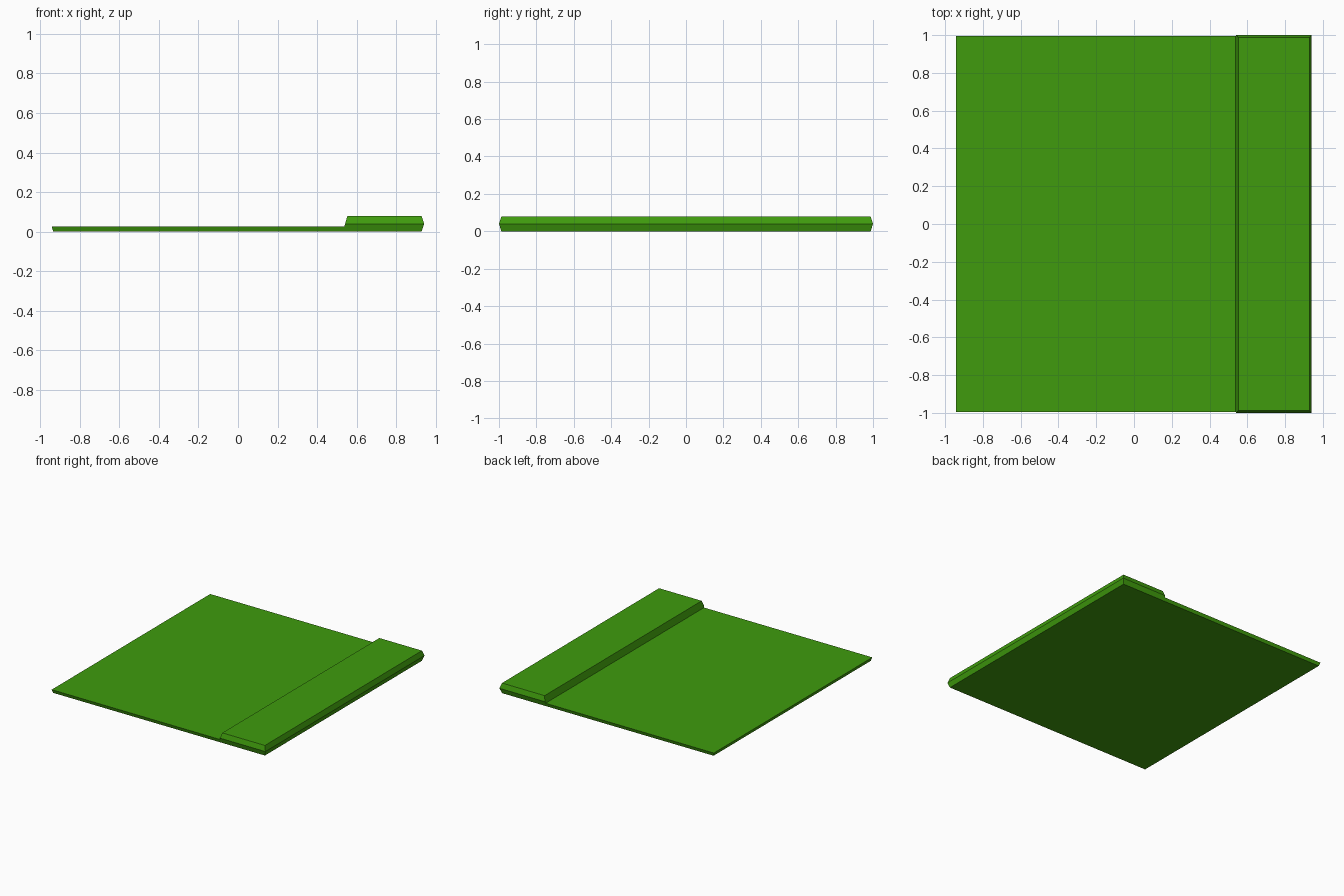
import bpy, bmesh

if "Cube" in bpy.data.objects:
    bpy.data.objects.remove(bpy.data.objects["Cube"])

MID, TOP, SLAB = 0.04, 0.08, 0.027   # widest level, bar top, plate top


def half_depth(z):
    # Side walls bulge outwards to the middle level
    return 1.0 - 0.013 * abs(z - MID) / MID


# Front profile (x, z), clockwise from the lower left corner
profile = [(-0.934, 0), (-0.942, SLAB), (0.538, SLAB), (0.5417, MID),
           (0.553, TOP), (0.928, TOP), (0.941, MID), (0.928, 0)]

bm = bmesh.new()
front = [bm.verts.new((x, -half_depth(z), z)) for x, z in profile]
back = [bm.verts.new((x, half_depth(z), z)) for x, z in profile]

# Plate and bar surfaces running front to back
n = len(profile)
for i in range(n):
    j = (i + 1) % n
    bm.faces.new((front[i], front[j], back[j], back[i]))

# End faces: lower band under the seam, upper band of the raised bar
for side in (front, back):
    bm.faces.new([side[i] for i in (0, 1, 2, 3, 6, 7)])
    bm.faces.new([side[i] for i in (3, 4, 5, 6)])

# The inner bar wall is one flat face
seam = bm.edges.get((front[3], back[3]))
bmesh.ops.dissolve_edges(bm, edges=[seam], use_verts=False)
bmesh.ops.recalc_face_normals(bm, faces=bm.faces[:])

mesh = bpy.data.meshes.new("stepped_plate")
bm.to_mesh(mesh)
bm.free()

green = bpy.data.materials.new("green")
green.diffuse_color = (0.05, 0.33, 0.004, 1)
green.use_nodes = True
green.node_tree.nodes["Principled BSDF"].inputs["Base Color"].default_value = green.diffuse_color
mesh.materials.append(green)

plate = bpy.data.objects.new("stepped_plate", mesh)
bpy.context.collection.objects.link(plate)
